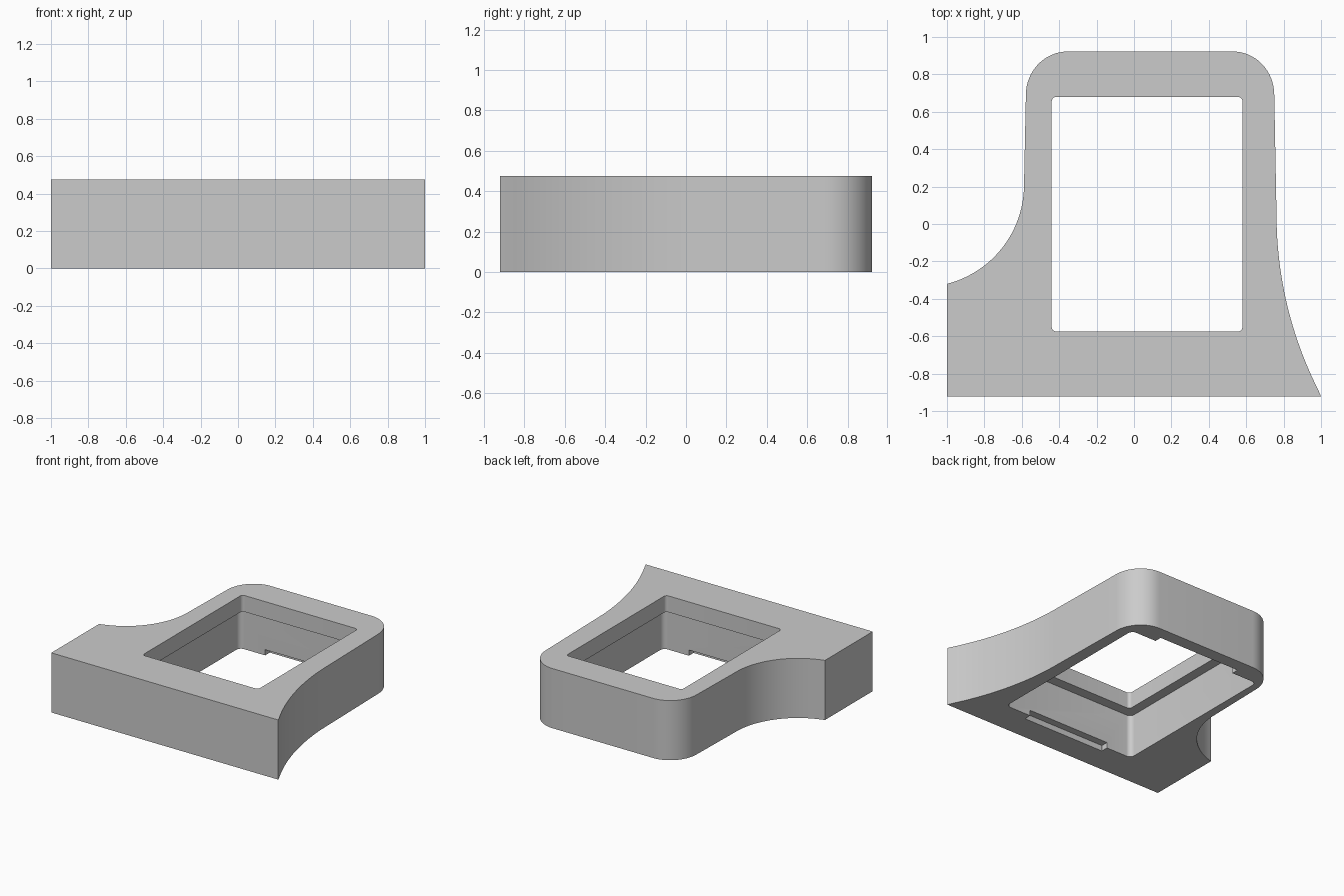
import bpy, bmesh
from math import cos, sin, radians, atan2, degrees

cube = bpy.data.objects.get("Cube")
if cube:
    bpy.data.objects.remove(cube, do_unlink=True)

HEIGHT = 0.475
CX, CY = 0.07, 0.0525          # centre of the opening

grey = bpy.data.materials.new("plain grey")
grey.use_nodes = True
grey.diffuse_color = (0.6, 0.6, 0.6, 1)
bsdf = next(n for n in grey.node_tree.nodes if n.type == "BSDF_PRINCIPLED")
bsdf.inputs["Base Color"].default_value = grey.diffuse_color


def arc(cx, cy, rx, ry, start, end, steps):
    """Points along an elliptical arc, angles in degrees."""
    angles = [radians(start + (end - start) * i / steps) for i in range(steps + 1)]
    return [(cx + rx * cos(a), cy + ry * sin(a)) for a in angles]


def rounded_box(half_x, half_y, r):
    """Profile of a rounded rectangle around the opening's centre."""
    points = []
    for i, (sx, sy) in enumerate([(1, 1), (-1, 1), (-1, -1), (1, -1)]):
        points += arc(CX + sx * (half_x - r), CY + sy * (half_y - r),
                      r, r, 90 * i, 90 * i + 90, 8)
    return points


def prism(name, profile, z0, z1):
    """Solid extruded upward from a closed profile."""
    bm = bmesh.new()
    base = bm.faces.new([bm.verts.new((x, y, z0)) for x, y in profile])
    top = bmesh.ops.extrude_face_region(bm, geom=[base])["geom"]
    bmesh.ops.translate(bm, vec=(0, 0, z1 - z0),
                        verts=[v for v in top if isinstance(v, bmesh.types.BMVert)])
    bmesh.ops.recalc_face_normals(bm, faces=bm.faces)
    mesh = bpy.data.meshes.new(name)
    bm.to_mesh(mesh)
    bm.free()
    mesh.materials.append(grey)
    obj = bpy.data.objects.new(name, mesh)
    bpy.context.collection.objects.link(obj)
    return obj


# Outer body: straight front, flared sides, rounded back corners
r_right, r_left = 2.08, 0.547
end_right = degrees(atan2(-0.972, 0.238 - r_right)) % 360
start_left = degrees(atan2(-0.53, 0.135))
outline = [(-1, -0.922), (1, -0.922)]
outline += arc(0.762 + r_right, 0.05, r_right, r_right, end_right, 180, 24)[1:]
outline += arc(0.53, 0.69, 0.22, 0.232, 0, 90, 16)
outline += arc(-0.355, 0.69, 0.223, 0.232, 90, 180, 16)
outline += arc(-1.135, 0.21, r_left, r_left, 0, start_left, 24)
body = prism("frame_body", outline, 0, HEIGHT)

# Window through the top, wider pocket below, shallow notch across the pocket
cutters = [
    prism("window_cutter", rounded_box(0.51, 0.6275, 0.025), -0.1, HEIGHT + 0.1),
    prism("pocket_cutter", rounded_box(0.59, 0.71, 0.04), -0.1, 0.345),
    prism("notch_cutter", rounded_box(0.365, 0.768, 0.005), -0.1, 0.045),
]
bpy.context.view_layer.objects.active = body
for cutter in cutters:
    cutter.hide_render = True
    mod = body.modifiers.new(cutter.name, "BOOLEAN")
    mod.operation = "DIFFERENCE"
    mod.solver = "EXACT"
    mod.object = cutter
    bpy.ops.object.modifier_apply(modifier=mod.name)
    bpy.data.objects.remove(cutter, do_unlink=True)

# Smooth curved walls, crisp rims
bpy.ops.object.select_all(action="DESELECT")
body.select_set(True)
bpy.ops.object.shade_smooth_by_angle(angle=radians(30))
